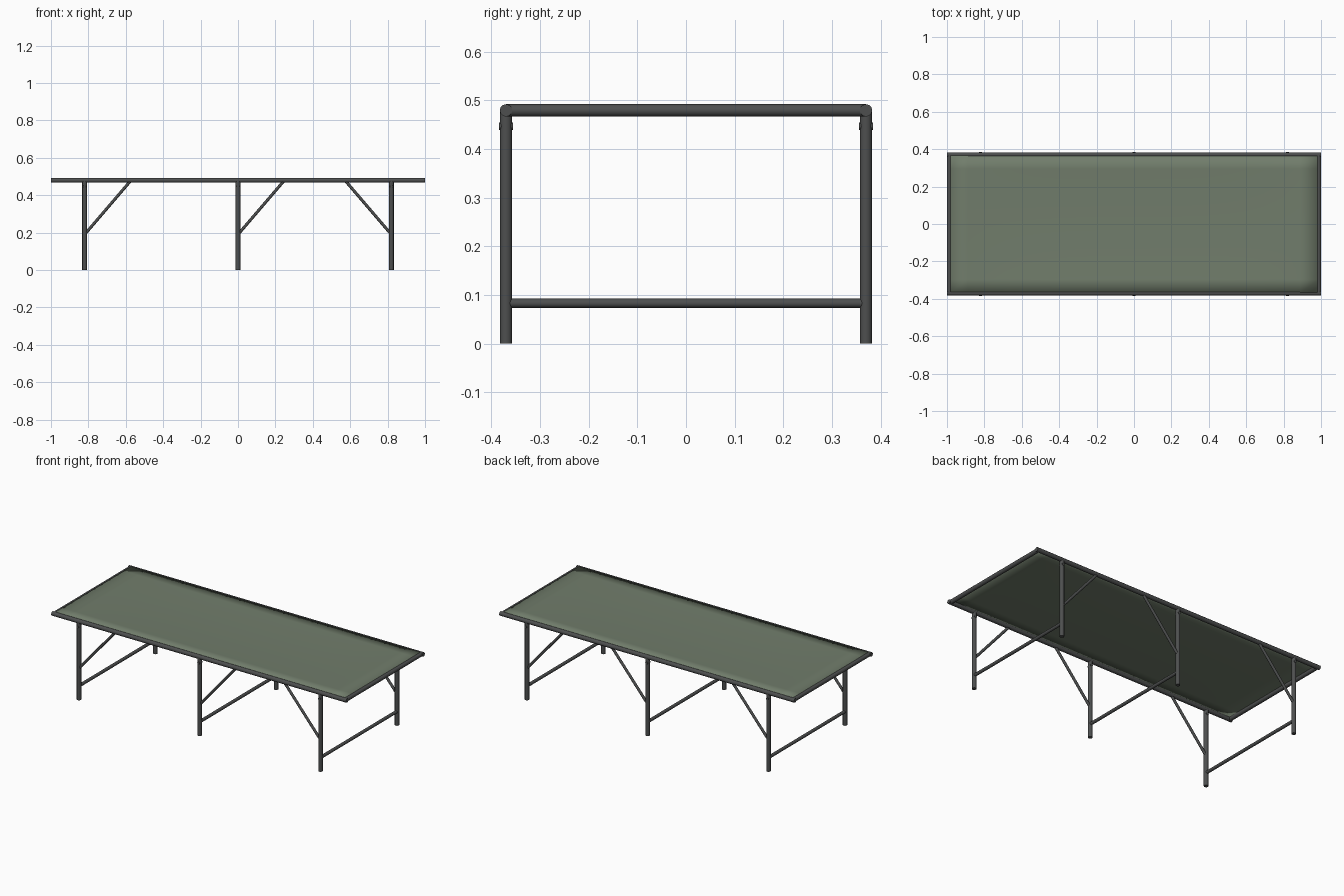
import bpy, bmesh, math
from mathutils import Vector

if "Cube" in bpy.data.objects:
    bpy.data.objects.remove(bpy.data.objects["Cube"])


def material(name, col):
    m = bpy.data.materials.new(name)
    m.diffuse_color = (*col, 1)
    m.use_nodes = True
    m.node_tree.nodes["Principled BSDF"].inputs["Base Color"].default_value = m.diffuse_color
    return m


FRAME = material("dark grey metal", (0.075, 0.078, 0.078))
CLOTH = material("olive green canvas", (0.165, 0.205, 0.148))


def tube(name, a, b, r, sides=12):
    """Capped round bar between two points."""
    a, b = Vector(a), Vector(b)
    bpy.ops.mesh.primitive_cylinder_add(vertices=sides, radius=r, depth=(b - a).length,
                                        location=(a + b) / 2)
    o = bpy.context.object
    o.name = name
    o.rotation_euler = (b - a).to_track_quat('Z', 'Y').to_euler()
    o.data.materials.append(FRAME)
    bpy.ops.object.shade_smooth_by_angle(angle=math.radians(40))
    return o


R, Y, Z = 0.0128, 0.37, 0.4795   # rail radius, rail offset, rail height

# Top frame
for s in (-1, 1):
    tube("side_rail", (-1, s * Y, Z), (1, s * Y, Z), R)
    tube("end_rail", (s * 0.987, -Y, Z), (s * 0.987, Y, Z), R)

# Leg frames: legs, hinge pins, diagonal braces and a low cross bar
for x, d in ((-0.82, 1), (0, 1), (0.82, -1)):
    for s in (-1, 1):
        tube("leg", (x, s * Y, 0), (x, s * Y, Z), R)
        tube("hinge_pin", (x, s * (Y - 0.014), 0.447), (x, s * (Y + 0.014), 0.447), 0.008)
        tube("brace", (x, s * Y, 0.19), (x + d * 0.245, s * Y, 0.476), 0.008)
    tube("cross_bar", (x, -Y, 0.083), (x, Y, 0.083), 0.0095)

# Canvas bed, sagging slightly between the rails
bm = bmesh.new()
bmesh.ops.create_grid(bm, x_segments=20, y_segments=10, size=1)
for v in bm.verts:
    u, w = v.co.x, v.co.y
    v.co = (u * 0.987, w * Y, 0.491 - 0.008 * (1 - u ** 4) * (1 - w * w))
me = bpy.data.meshes.new("canvas_bed")
bm.to_mesh(me)
bm.free()
bed = bpy.data.objects.new("canvas_bed", me)
bpy.context.collection.objects.link(bed)
me.materials.append(CLOTH)
for p in me.polygons:
    p.use_smooth = True
sol = bed.modifiers.new("thickness", 'SOLIDIFY')
sol.thickness = 0.004
sol.offset = -1
